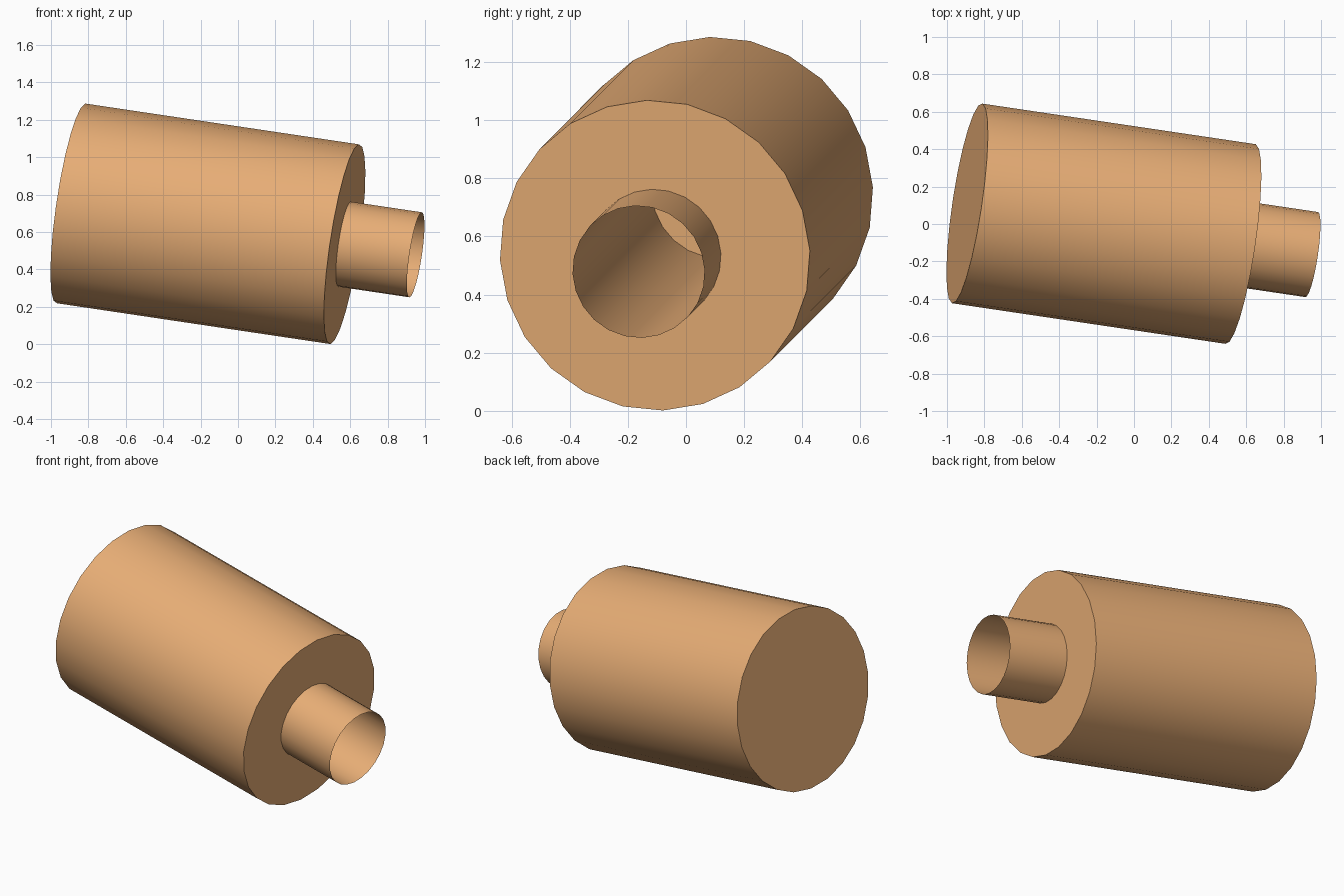
import bpy, bmesh, math
from mathutils import Vector

if "Cube" in bpy.data.objects:
    bpy.data.objects.remove(bpy.data.objects["Cube"])

SIDES = 24
PHASE = math.radians(3)
R_BODY, R_PIPE = 0.54, 0.23
BACK = Vector((-0.892, 0.11, 0.753))
FRONT = Vector((0.57, -0.107, 0.535))
PIPE_END = 0.388          # how far the pipe sticks out past the front cap

axis = (FRONT - BACK).normalized()
u = (Vector((0, 1, 0)) - axis * axis.y).normalized()
v = axis.cross(u)
length = (FRONT - BACK).length

mat = bpy.data.materials.new("copper_orange")
mat.diffuse_color = (0.80, 0.42, 0.18, 1)
mat.use_nodes = True
mat.node_tree.nodes["Principled BSDF"].inputs["Base Color"].default_value = mat.diffuse_color


def shell(name, profile, close_back=False):
    """Sweep (radius, distance) points round the tilted axis."""
    bm = bmesh.new()
    rings = []
    for r, d in profile:
        ring = []
        for i in range(SIDES):
            a = PHASE + 2 * math.pi * i / SIDES
            ring.append(bm.verts.new(BACK + axis * d + r * (u * math.cos(a) + v * math.sin(a))))
        rings.append(ring)
    for a, b in zip(rings, rings[1:]):
        for i in range(SIDES):
            j = (i + 1) % SIDES
            bm.faces.new((a[i], a[j], b[j], b[i]))
    if close_back:
        bm.faces.new(rings[0][::-1])
    me = bpy.data.meshes.new(name)
    bm.to_mesh(me)
    bm.free()
    me.materials.append(mat)
    ob = bpy.data.objects.new(name, me)
    bpy.context.collection.objects.link(ob)
    bpy.ops.object.select_all(action='DESELECT')
    ob.select_set(True)
    bpy.context.view_layer.objects.active = ob
    bpy.ops.object.shade_smooth_by_angle(angle=math.radians(30))
    return ob


# Large drum: closed back, side wall, ring-shaped front cap
shell("drum", [(R_BODY, 0), (R_BODY, length), (R_PIPE, length)], close_back=True)

# Thin open pipe running from the back wall out through the front
shell("pipe", [(R_PIPE, 0), (R_PIPE, length + PIPE_END)])
